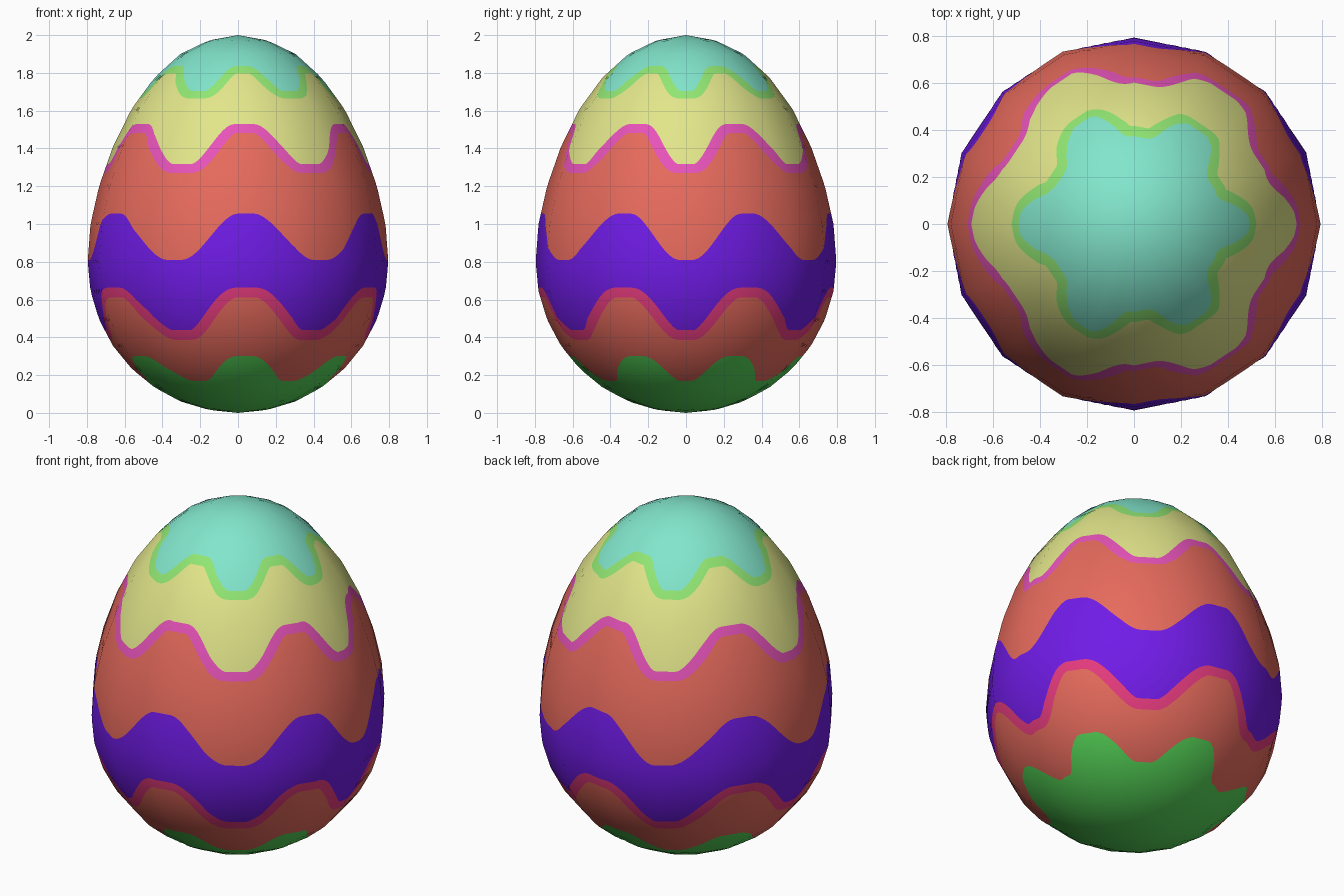
import bpy, math
from mathutils import Vector

if "Cube" in bpy.data.objects:
    bpy.data.objects.remove(bpy.data.objects["Cube"])

SEG, SUB = 16, 24                 # 16-sided egg, each side split for the painted waves
COLS = SEG * SUB
R = 0.796

# Egg profile: 17 rings, evenly spaced in angle, heights bottom to top
HEIGHTS = [0.0, 0.016, 0.061, 0.135, 0.234, 0.355, 0.494, 0.644, 0.80,
           1.0, 1.20, 1.41, 1.61, 1.775, 1.90, 1.972, 2.0]
RADII = [R * math.sin(math.pi * i / 16) for i in range(17)]
NORMALS = []
for i in range(17):
    if i in (0, 16):
        NORMALS.append(Vector((0, -1 if i == 0 else 1)))
    else:
        dr, dz = RADII[i + 1] - RADII[i - 1], HEIGHTS[i + 1] - HEIGHTS[i - 1]
        NORMALS.append(Vector((dz, -dr)).normalized())


def ring_of(z):
    """Height to fractional ring number."""
    for i in range(16):
        if z <= HEIGHTS[i + 1]:
            return i + (z - HEIGHTS[i]) / (HEIGHTS[i + 1] - HEIGHTS[i])
    return 16.0


# Painted waves: troughs and crests alternate, mirrored front to back
KEYS = [0, 25, 56, 87, 115, 149, 180]


def wave(a, low, high, steep):
    d = abs((math.degrees(a) + 180) % 360 - 180)
    for i in range(6):
        if d <= KEYS[i + 1] + 1e-6:
            t = (d - KEYS[i]) / (KEYS[i + 1] - KEYS[i])
            t = min(1, max(0, (t - 0.5) * steep + 0.5))
            t = t * t * (3 - 2 * t)
            if i % 2:
                t = 1 - t
            return low + (high - low) * t


def offset(a, low, high, steep, w, h, r, side):
    """Edge of an even-width stripe that follows a wave."""
    vals = []
    for k in range(-10, 11):
        s = k / 10
        vals.append(side * wave(a + s * h / r, low, high, steep)
                    + w * math.sqrt(1 - s * s))
    return side * max(vals)


RED_LINE = (0.412, 0.637, 1.35, 0.026, 0.030, 0.75)
PINK_LINE = (1.294, 1.505, 1.45, 0.024, 0.030, 0.66)
LIME_LINE = (1.685, 1.816, 1.5, 0.020, 0.026, 0.46)


def edges(a):
    zs = [wave(a, 0.17, 0.30, 1.4),
          offset(a, *RED_LINE, -1), offset(a, *RED_LINE, 1),
          wave(a, 0.81, 1.055, 1.25),
          offset(a, *PINK_LINE, -1), offset(a, *PINK_LINE, 1),
          offset(a, *LIME_LINE, -1), offset(a, *LIME_LINE, 1)]
    return [0.0] + [ring_of(z) for z in zs] + [16.0]


# Colour zones bottom to top: (material, rows)
ZONES = [(0, 12), (1, 8), (2, 3), (3, 8), (1, 10), (4, 3), (5, 8), (6, 3), (7, 12)]
COLOURS = [("leaf green", (86, 214, 88)), ("coral", (234, 108, 94)),
           ("raspberry", (234, 60, 128)), ("purple", (114, 28, 234)),
           ("pink", (234, 84, 188)), ("pale yellow", (226, 230, 138)),
           ("lime", (146, 232, 116)), ("aqua", (130, 230, 204))]

# Shell vertices, column by column, with smooth egg normals
verts, normals = [], []
row_mat = [m for m, n in ZONES for _ in range(n)]
ROWS = len(row_mat) - 1           # rings between the two poles
for c in range(COLS):
    a = 2 * math.pi * c / COLS
    step = 2 * math.pi / SEG
    flat = math.cos(step / 2) / math.cos((c % SUB) / SUB * step - step / 2)
    e = edges(a)
    us = [e[j] + (e[j + 1] - e[j]) * k / n
          for j, (m, n) in enumerate(ZONES) for k in range(n)][1:]
    for u in us:
        i = min(15, int(u))
        f = u - i
        r = (RADII[i] + (RADII[i + 1] - RADII[i]) * f) * flat
        z = HEIGHTS[i] + (HEIGHTS[i + 1] - HEIGHTS[i]) * f
        nr, nz = NORMALS[i].lerp(NORMALS[i + 1], f).normalized()
        verts.append((r * math.cos(a), r * math.sin(a), z))
        normals.append((nr * math.cos(a), nr * math.sin(a), nz))
bottom, top = len(verts), len(verts) + 1
verts += [(0, 0, 0), (0, 0, 2)]
normals += [(0, 0, -1), (0, 0, 1)]

# Shell faces with one material per zone
faces, mats = [], []
for c in range(COLS):
    p, q = c * ROWS, (c + 1) % COLS * ROWS
    faces.append((bottom, q, p))
    mats.append(row_mat[0])
    for k in range(ROWS - 1):
        faces.append((p + k, q + k, q + k + 1, p + k + 1))
        mats.append(row_mat[k + 1])
    faces.append((p + ROWS - 1, q + ROWS - 1, top))
    mats.append(row_mat[-1])

mesh = bpy.data.meshes.new("egg_shell")
mesh.from_pydata(verts, [], faces)


def linear(v):
    v /= 255
    return v / 12.92 if v <= 0.04045 else ((v + 0.055) / 1.055) ** 2.4


for name, rgb in COLOURS:
    mat = bpy.data.materials.new(name)
    mat.diffuse_color = (*[linear(v) for v in rgb], 1)
    mat.use_nodes = True
    mat.node_tree.nodes["Principled BSDF"].inputs["Base Color"].default_value = mat.diffuse_color
    mesh.materials.append(mat)
for poly, m in zip(mesh.polygons, mats):
    poly.material_index = m
    poly.use_smooth = True
mesh.update()
mesh.normals_split_custom_set_from_vertices(normals)
egg = bpy.data.objects.new("egg_shell", mesh)
bpy.context.collection.objects.link(egg)
